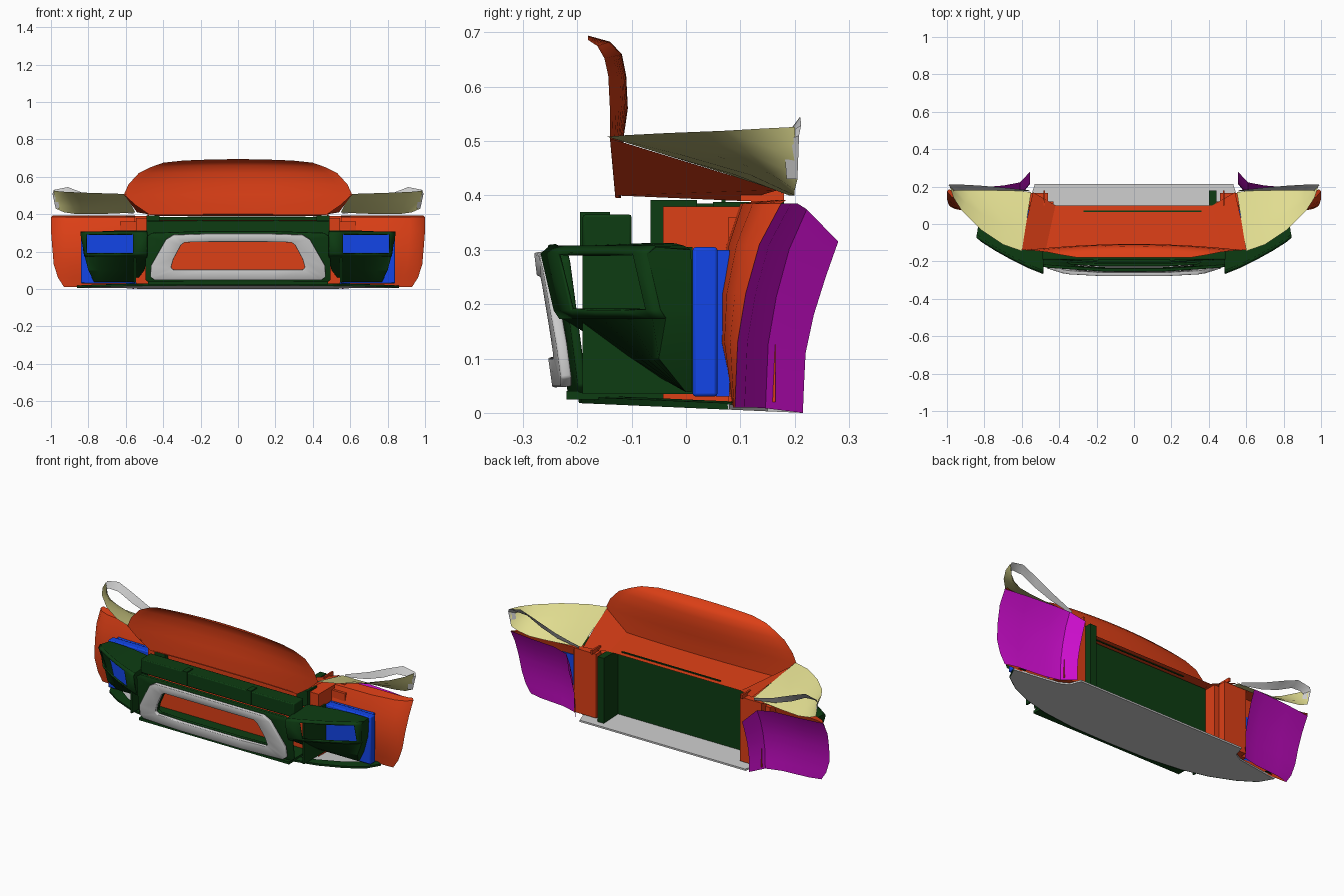
import bpy, bmesh, math
from mathutils import Vector

if "Cube" in bpy.data.objects:
    bpy.data.objects.remove(bpy.data.objects["Cube"])


def material(name, rgb):
    m = bpy.data.materials.new(name)
    m.diffuse_color = (*rgb, 1)
    m.use_nodes = True
    m.node_tree.nodes["Principled BSDF"].inputs["Base Color"].default_value = m.diffuse_color
    return m


ORANGE = material("orange", (0.72, 0.05, 0.008))
GREEN = material("dark_green", (0.004, 0.045, 0.006))
BLUE = material("blue", (0.006, 0.06, 0.8))
MAGENTA = material("magenta", (0.6, 0.004, 0.6))
YELLOW = material("pale_yellow", (0.75, 0.72, 0.28))


def finish(bm, name, mat, mirror=False, thick=0, bevel=0, angle=35):
    bmesh.ops.recalc_face_normals(bm, faces=bm.faces)
    me = bpy.data.meshes.new(name)
    bm.to_mesh(me)
    bm.free()
    ob = bpy.data.objects.new(name, me)
    bpy.context.collection.objects.link(ob)
    if mat:
        me.materials.append(mat)
    bpy.ops.object.select_all(action='DESELECT')
    ob.select_set(True)
    bpy.context.view_layer.objects.active = ob
    bpy.ops.object.shade_smooth_by_angle(angle=math.radians(angle))
    if thick:
        s = ob.modifiers.new("thickness", 'SOLIDIFY')
        s.thickness = thick
        s.offset = 0
    if bevel:
        b = ob.modifiers.new("bevel", 'BEVEL')
        b.width = bevel
        b.segments = 2
    if mirror:
        ob.modifiers.new("mirror", 'MIRROR')
    return ob


def sheet(name, rows, mat, skip=(), **kw):
    """Quad grid through rows of points; skip lists (row, column) holes."""
    bm = bmesh.new()
    v = [[bm.verts.new(p) for p in r] for r in rows]
    for i in range(len(v) - 1):
        for j in range(len(v[0]) - 1):
            if (i, j) not in skip:
                bm.faces.new((v[i][j], v[i][j + 1], v[i + 1][j + 1], v[i + 1][j]))
    return finish(bm, name, mat, **kw)


def box(name, x, y, z, mat, **kw):
    bm = bmesh.new()
    bmesh.ops.create_cube(bm, size=1)
    for v in bm.verts:
        v.co = [(a + b) / 2 + c * (b - a) for (a, b), c in zip((x, y, z), v.co)]
    return finish(bm, name, mat, **kw)


def ring(name, outer, inner, dy, mat, thick):
    """Symmetric grille ring, bowed in plan and leaning forward at the top."""
    def loop(half):
        return half + [(-x, z) for x, z in reversed(half)]

    def place(x, z):
        return (x, -0.272 + 0.13 * (0.295 - z) + 0.1 * x * x + dy, z)
    bm = bmesh.new()
    a, b = [[bm.verts.new(place(*p)) for p in loop(h)] for h in (outer, inner)]
    for i in range(len(a)):
        j = (i + 1) % len(a)
        bm.faces.new((a[i], a[j], b[j], b[i]))
    return finish(bm, name, mat, thick=thick, bevel=0.004)


# upright hood panel, bowed in plan and rolled forward at its top
hood = [(.395, .47, -.12, -.13), (.45, .55, -.118, -.135), (.505, .61, -.115, -.14),
        (.56, .585, -.107, -.14), (.62, .53, -.11, -.143), (.66, .465, -.118, -.15),
        (.683, .40, -.14, -.163), (.694, .30, -.18, -.18)]
ts = [i / 10 for i in range(-10, 11)]
sheet("hood_panel", [[(w * t, yc + (ye - yc) * t * t, z - (.008 * t * t if z > .65 else 0))
                      for t in ts] for z, w, yc, ye in hood], ORANGE)

# shelf behind the hood with flared sides
sheet("hood_shelf", [[(-.61, -.14, .505), (-.47, -.13, .40), (.47, -.13, .40), (.61, -.14, .505)],
                     [(-.54, .17, .41), (-.42, .10, .39), (.42, .10, .39), (.54, .17, .41)]],
      ORANGE, angle=15)
box("shelf_slot", (-.27, .36), (.065, .073), (.388, .397), GREEN)
box("shelf_clip", (.475, .485), (.1, .18), (.39, .412), ORANGE, mirror=True)

# upper fender skins: top edge high at the front, falling to the rear
edge = [(.60, -.145, .508), (.70, -.11, .511), (.82, -.03, .515), (.92, .07, .519),
        (.965, .14, .523), (.985, .20, .526)]
low = [(.55, .17, .41), (.63, .18, .405), (.75, .19, .40), (.86, .20, .40),
       (.93, .20, .41), (.975, .205, .43)]
sheet("upper_fender", [[Vector(a).lerp(Vector(b), k / 3) for a, b in zip(edge, low)]
                       for k in range(4)], YELLOW, mirror=True)
# grey hoop closing the rear of each fender
sheet("fender_hoop", [
    [(.975, .205, .43), (.992, .208, .51), (.985, .212, .53), (.91, .21, .545),
     (.82, .205, .51), (.7, .195, .46), (.56, .18, .415)],
    [(.955, .185, .43), (.965, .18, .50), (.95, .18, .508), (.89, .18, .505),
     (.80, .18, .46), (.7, .18, .425), (.56, .175, .40)]], None, mirror=True)

# outer body panels and wheel-well liners sharing the outer edge
outer = [(.01, .93, .09, .085), (.06, .962, .092, .075), (.13, .985, .095, .06),
         (.22, .993, .11, .06), (.31, 1.0, .135, .075), (.385, 1.0, .175, .10)]
panel = outer + [(.392, .99, .185, .165)]
sheet("outer_panel", [[(.55, yf, z), (.78, yf + .004, z), (xo - .08, yf + (yo - yf) * .3, z),
                       (xo - .025, yf + (yo - yf) * .6, z), (xo, yo, z)]
                      for z, xo, yo, yf in panel], ORANGE, mirror=True, angle=50)
liner = []
for (z, xo, yo, yf), zi, yi in zip(outer, (0, .05, .11, .18, .25, .315),
                                   (.215, .217, .22, .235, .257, .28)):
    liner.append([(xo, yo, z), (.86, yo + .018, z), (.70, yo + .02 + (yi - yo) * .1, z),
                  (.61, yo + (yi - yo) * .45, z * .85 + zi * .15), (.555, yi, zi)])
sheet("wheel_well_liner", liner, MAGENTA, mirror=True)

# orange inner structure
box("side_housing", (.43, .545), (-.042, .12), (.02, .38), ORANGE, mirror=True)
box("side_housing_step", (.54, .63), (.078, .13), (.02, .36), ORANGE, mirror=True)
box("inner_rear_flange", (.46, .60), (.12, .165), (.02, .39), ORANGE, mirror=True)
box("radiator_panel", (-.43, .43), (-.042, -.02), (.03, .37), ORANGE)

# green bulkhead and beams
box("rear_bulkhead", (-.43, .43), (.02, .05), (.01, .385), GREEN)
box("bulkhead_bracket", (.40, .44), (.05, .18), (.01, .388), GREEN)
box("upper_beam", (-.49, .49), (-.19, -.10), (.285, .365), GREEN, bevel=.005)
box("beam_post", (.42, .49), (-.065, .02), (.30, .392), GREEN, mirror=True)
box("beam_tab", (.19, .22), (-.195, -.14), (.29, .37), GREEN, mirror=True)
box("duct_wall", (.545, .555), (-.19, .012), (.035, .305), GREEN, mirror=True)
box("duct_floor", (-.48, .48), (-.22, 0), (.025, .04), GREEN)

# blue lamp housings
box("lamp_housing", (.55, .84), (.012, .058), (.03, .305), BLUE, mirror=True, bevel=.006)
box("lamp_rear_step", (.54, .82), (.055, .08), (.03, .30), BLUE, mirror=True)

# lamp pods: front skin with a window, roof and lower scoop
plan = [(.485, -.258), (.56, -.228), (.65, -.185), (.74, -.135), (.81, -.09), (.84, -.065)]
lean = [(.305, .01), (.292, -.006), (.19, .018), (.175, .028)]
skin = [[(x - (.02 if z < .2 and x > .82 else 0), y + d, z) for x, y in plan] for z, d in lean]
sheet("lamp_pod", skin, GREEN, skip={(1, 1), (1, 2), (1, 3)}, mirror=True, thick=.008)
roof = [(.485, -.06, .313), (.56, -.04, .313), (.65, -.02, .312), (.74, -.005, .308),
        (.80, .005, .303), (.83, .008, .300)]
sheet("pod_roof", [skin[0], roof], GREEN, mirror=True)
# scoop tapering back from the pod to the floor, with its outer cheek
mid = [(.50 + .06 * i, -.11 + .012 * i, .10) for i in range(6)]
foot = [(.55 + .044 * i, 0, .038) for i in range(6)]
sheet("pod_scoop", [skin[3], mid, foot], GREEN, mirror=True)
cheek = [skin[0][-1], skin[1][-1], skin[2][-1], skin[3][-1], mid[-1], foot[-1]]
back = [(.83, .008, .30), (.83, .01, .28), (.825, .01, .19), (.82, .01, .175),
        (.80, .01, .10), (.77, .01, .038)]
sheet("pod_cheek", [cheek, back], GREEN, mirror=True)

# grille surround and its green backing
opening = [(.18, .103), (.345, .103), (.358, .115), (.345, .16), (.305, .235), (.285, .25), (.15, .253)]
ring("grille_frame", [(.2, .048), (.445, .048), (.468, .065), (.465, .125), (.385, .265),
                      (.345, .29), (.16, .296)], opening, 0, None, .02)
ring("grille_backing", [(.2, .03), (.47, .03), (.495, .05), (.495, .13), (.49, .28),
                        (.46, .30), (.16, .31)], opening, .025, GREEN, .016)

# floor plate with curved front and green lip
half = [(0, -.195), (.25, -.19), (.45, -.165), (.6, -.125), (.73, -.065), (.82, 0),
        (.86, .08), (.60, .12), (.55, .15), (.53, .215)]


def floor_z(y):
    return .018 * (.215 - y) / .41


bm = bmesh.new()
pts = half + [(-x, y) for x, y in reversed(half[1:])]
face = bm.faces.new([bm.verts.new((x, y, floor_z(y))) for x, y in pts])
top = bmesh.ops.extrude_face_region(bm, geom=[face])
for v in top["geom"]:
    if isinstance(v, bmesh.types.BMVert):
        v.co.z += .01
finish(bm, "floor_plate", None)
front = [(-x, y) for x, y in reversed(half[1:7])] + half[:7]
sheet("splitter_lip", [[(x * s, y - d, floor_z(y) + h) for x, y in front]
                       for s, d, h in ((1, .002, .0), (1, .004, .012), (.93, -.03, .014))], GREEN)
